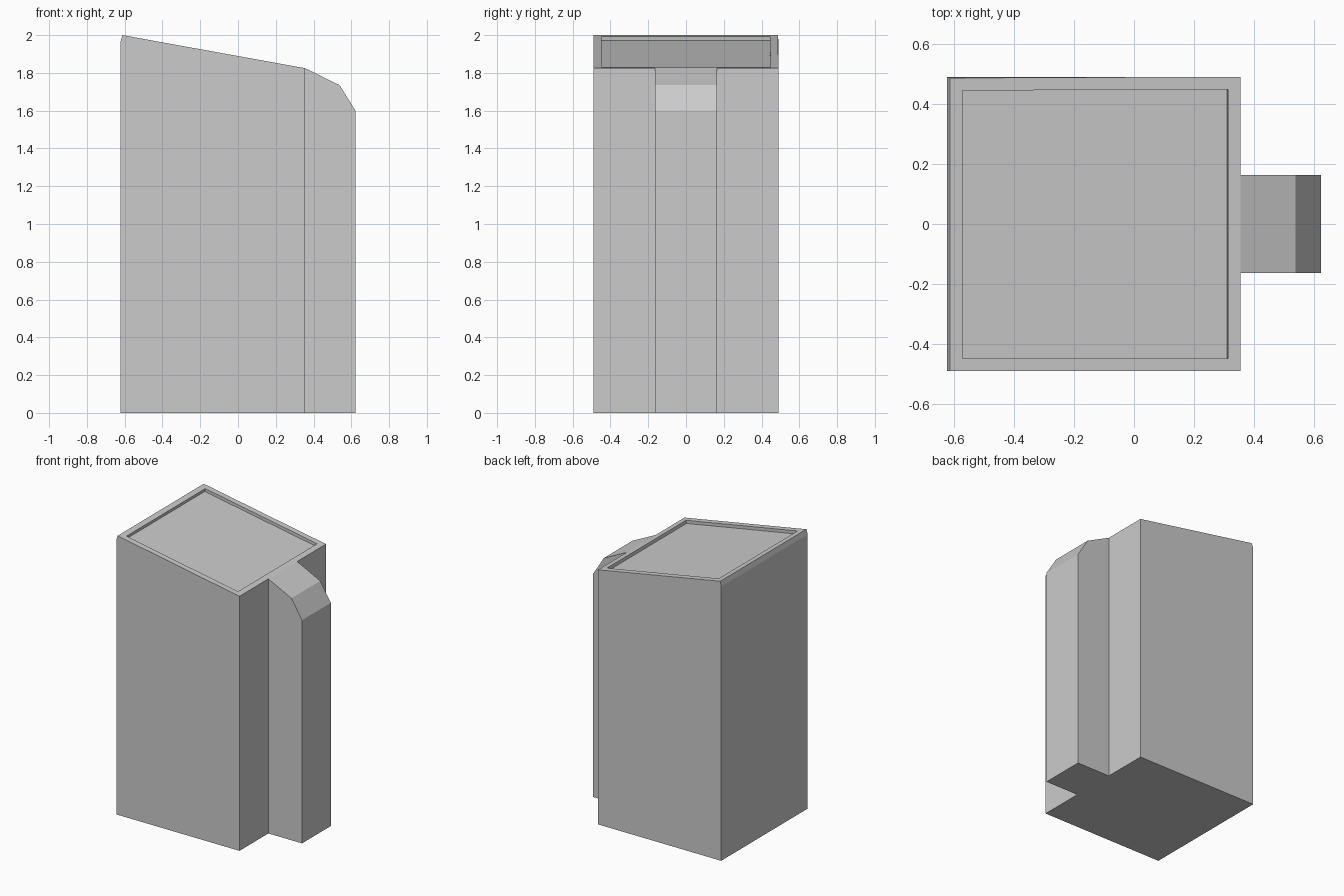
import bpy, bmesh
from mathutils import Vector

cube = bpy.data.objects.get("Cube")
if cube:
    bpy.data.objects.remove(cube, do_unlink=True)

grey = bpy.data.materials.new("plain grey")
grey.use_nodes = True
colour = (0.6, 0.6, 0.6, 1)
grey.diffuse_color = colour
grey.node_tree.nodes["Principled BSDF"].inputs["Base Color"].default_value = colour


def finish(bm, name):
    bmesh.ops.recalc_face_normals(bm, faces=bm.faces)
    mesh = bpy.data.meshes.new(name)
    bm.to_mesh(mesh)
    bm.free()
    mesh.materials.append(grey)
    obj = bpy.data.objects.new(name, mesh)
    bpy.context.collection.objects.link(obj)
    return obj


def prism(profile, y0, y1):
    """Extrude an x-z profile along y."""
    bm = bmesh.new()
    face = bm.faces.new([bm.verts.new((x, y0, z)) for x, z in profile])
    moved = bmesh.ops.extrude_face_region(bm, geom=[face])["geom"]
    bmesh.ops.translate(bm, vec=(0, y1 - y0, 0),
                        verts=[g for g in moved if isinstance(g, bmesh.types.BMVert)])
    bmesh.ops.recalc_face_normals(bm, faces=bm.faces)
    return bm


# Main tower with a slanted top and a slightly drawn-in back and outer rim
left, right, half = -0.622, 0.355, 0.49
bm = prism([(left, 0), (right, 0), (right, 1.825), (-0.612, 2.0), (left, 1.965)], -half, half)
for v in bm.verts:
    if v.co.z > 1.98 and v.co.y > 0:
        v.co.y -= 0.004

# Shallow recessed panel set square to the slant
top = max(bm.faces, key=lambda f: f.normal.z * f.calc_center_median().z)
bmesh.ops.inset_region(bm, faces=[top], thickness=0.042, use_even_offset=True)
normal = Vector(top.normal)
rim = bmesh.ops.extrude_discrete_faces(bm, faces=[top])["faces"][0]
bmesh.ops.translate(bm, vec=normal * -0.022, verts=rim.verts)
finish(bm, "tower_body")

# Narrow side column with a stepped, sloping shoulder
bm = prism([(right, 0), (0.622, 0), (0.622, 1.6), (0.538, 1.735), (right, 1.825)], -0.163, 0.163)
inner = min(bm.faces, key=lambda f: f.normal.x)
bmesh.ops.delete(bm, geom=[inner], context="FACES_ONLY")
finish(bm, "side_column")
